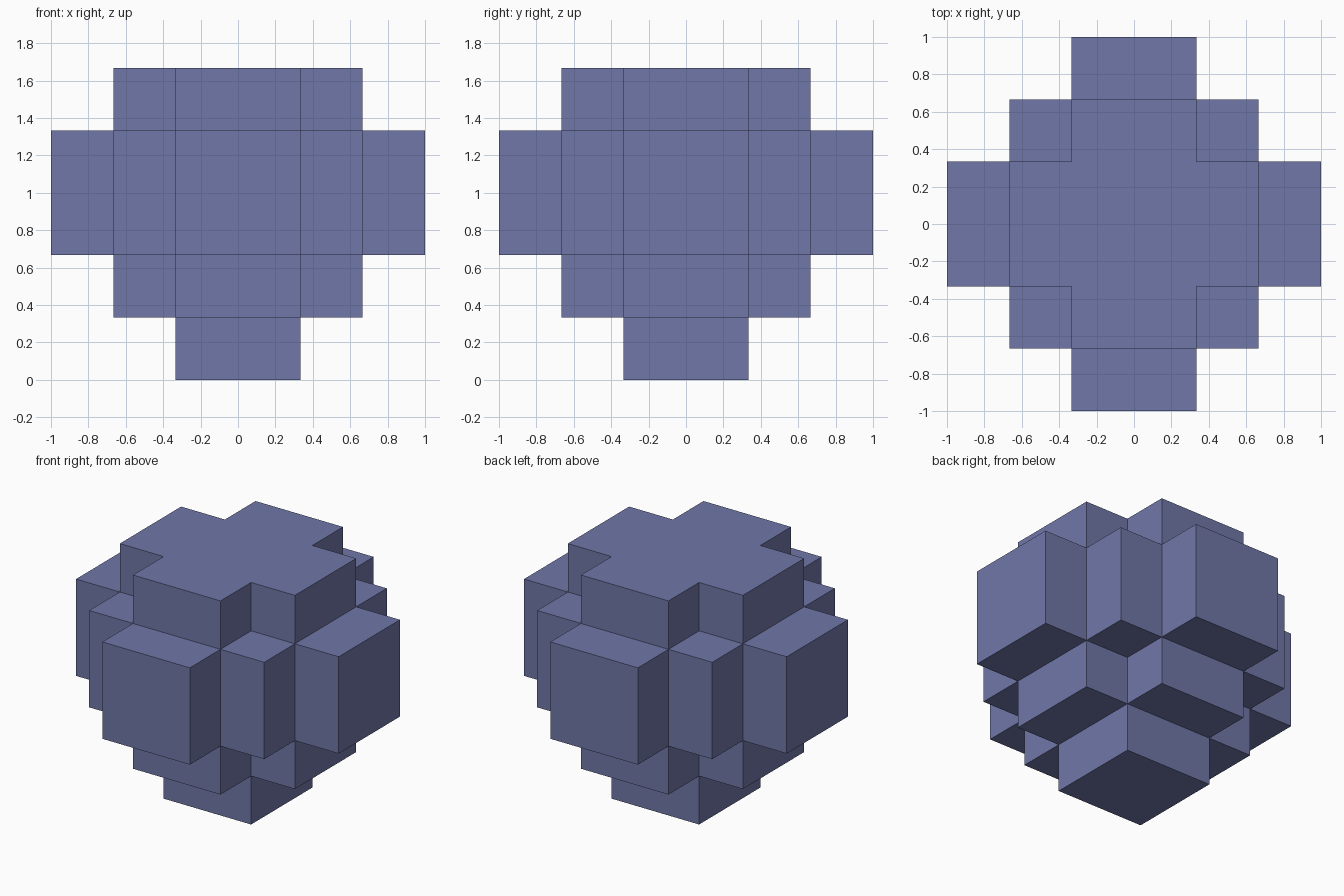
import bpy, bmesh
from mathutils import Vector

if "Cube" in bpy.data.objects:
    bpy.data.objects.remove(bpy.data.objects["Cube"])

S = 1 / 3  # cell size

mat = bpy.data.materials.new("slate blue")
mat.diffuse_color = (0.16, 0.185, 0.39, 1)
mat.use_nodes = True
mat.node_tree.nodes["Principled BSDF"].inputs["Base Color"].default_value = mat.diffuse_color


def ring(i):
    """Distance of cell i from the centre plane: 0, 1, 2 on either side."""
    return i if i >= 0 else -1 - i


# Stepped diamond-like ball of cells, with its top layer left off
cells = {(i, j, k) for i in range(-3, 3) for j in range(-3, 3) for k in range(-3, 2)
         if ring(i) + ring(j) + ring(k) <= 2}

# Outer skin: one quad wherever a cell meets empty space
bm = bmesh.new()
for c in cells:
    for axis in range(3):
        for side in (0, 1):
            n = list(c)
            n[axis] += 2 * side - 1
            if tuple(n) in cells:
                continue
            quad = []
            for u, v in ((0, 0), (1, 0), (1, 1), (0, 1)):
                p = Vector(c)
                p[axis] += side
                p[(axis + 1) % 3] += u
                p[(axis + 2) % 3] += v
                quad.append(bm.verts.new((p + Vector((0, 0, 3))) * S))
            bm.faces.new(quad if side else quad[::-1])

# Weld the skin and merge coplanar quads into clean flat faces
bmesh.ops.remove_doubles(bm, verts=bm.verts[:], dist=1e-4)
bmesh.ops.dissolve_limit(bm, angle_limit=0.01, verts=bm.verts[:], edges=bm.edges[:])

mesh = bpy.data.meshes.new("stepped_block_ball")
bm.to_mesh(mesh)
bm.free()
mesh.materials.append(mat)
bpy.context.collection.objects.link(bpy.data.objects.new("stepped_block_ball", mesh))
